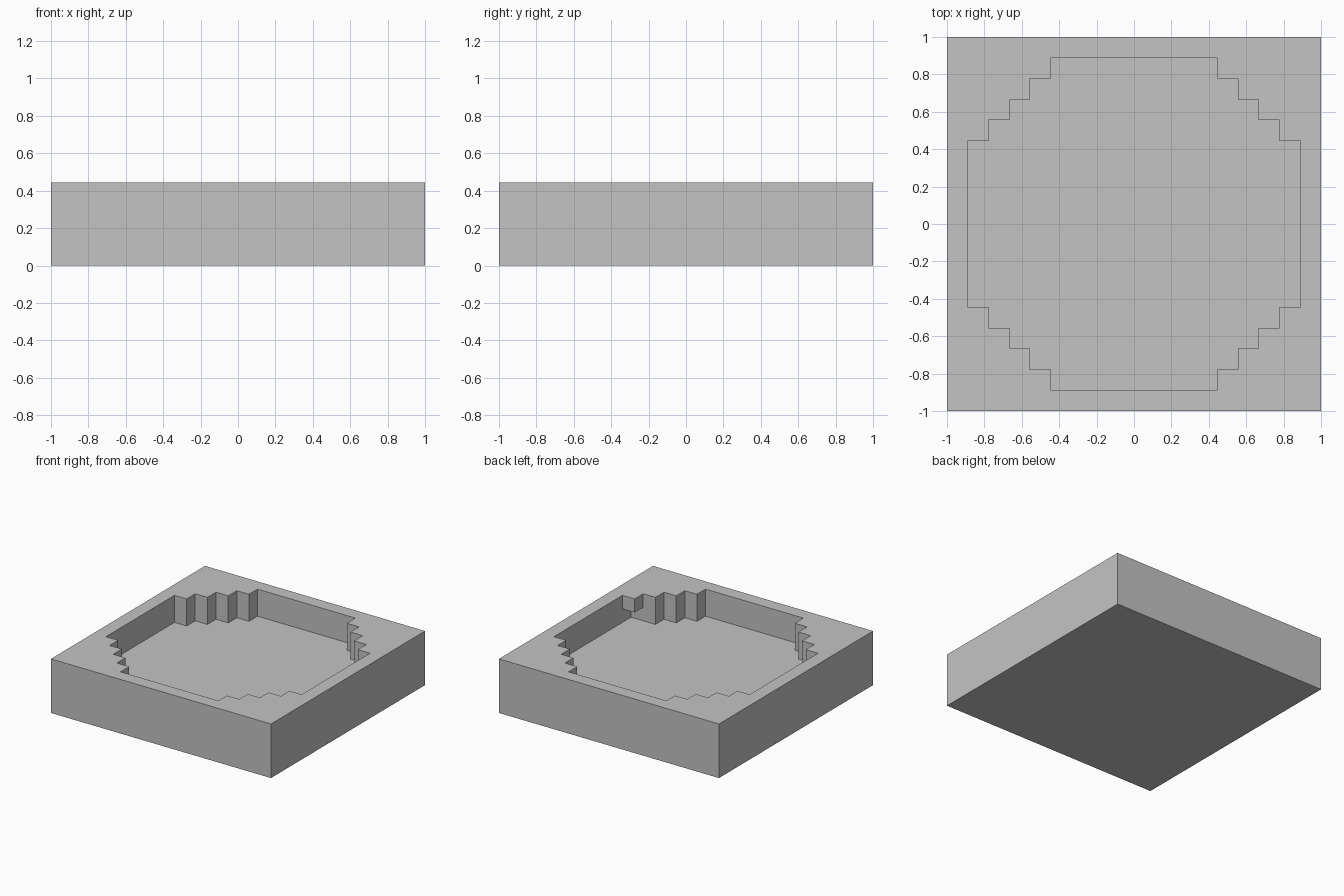
import bpy
import bmesh

default_cube = bpy.data.objects.get("Cube")
if default_cube:
    bpy.data.objects.remove(default_cube, do_unlink=True)

U = 1 / 9  # one grid cell

grey = bpy.data.materials.new("plain_grey")
grey.use_nodes = True
colour = (0.55, 0.55, 0.55, 1)
grey.diffuse_color = colour
grey.node_tree.nodes["Principled BSDF"].inputs["Base Color"].default_value = colour


def prism(name, outline, bottom, top):
    """Extrude an outline given in grid cells from bottom to top."""
    bm = bmesh.new()
    face = bm.faces.new([bm.verts.new((x * U, y * U, bottom * U)) for x, y in outline])
    grown = bmesh.ops.extrude_face_region(bm, geom=[face])["geom"]
    verts = [v for v in grown if isinstance(v, bmesh.types.BMVert)]
    bmesh.ops.translate(bm, verts=verts, vec=(0, 0, (top - bottom) * U))
    bmesh.ops.recalc_face_normals(bm, faces=bm.faces[:])
    mesh = bpy.data.meshes.new(name)
    bm.to_mesh(mesh)
    bm.free()
    mesh.materials.append(grey)
    obj = bpy.data.objects.new(name, mesh)
    bpy.context.collection.objects.link(obj)
    return obj


def rectangle(x0, x1, y0, y1):
    return [(x0, y0), (x1, y0), (x1, y1), (x0, y1)]


def carve(target, cutter):
    """Subtract the cutter from the target and discard the cutter."""
    cutter.hide_render = True
    mod = target.modifiers.new("carve", "BOOLEAN")
    mod.operation = "DIFFERENCE"
    mod.solver = "EXACT"
    mod.object = cutter
    bpy.context.view_layer.objects.active = target
    bpy.ops.object.modifier_apply(modifier=mod.name)
    bpy.data.objects.remove(cutter, do_unlink=True)


# Stepped round outline: one quarter staircase turned four times
quarter = [(8, 4)]
for i in range(4):
    quarter += [(7 - i, 4 + i), (7 - i, 5 + i)]
outline = []
for turn in range(4):
    outline += quarter
    quarter = [(-y, x) for x, y in quarter]

# Square block with the stepped basin sunk to half its height
basin = prism("basin_block", rectangle(-9, 9, -9, 9), 0, 4)
carve(basin, prism("basin_cutter", outline, 2, 5))

# Small undercut below the first step of the front left corner
carve(basin, prism("undercut_cutter", rectangle(6, 8, -5, -3), 2, 3))
